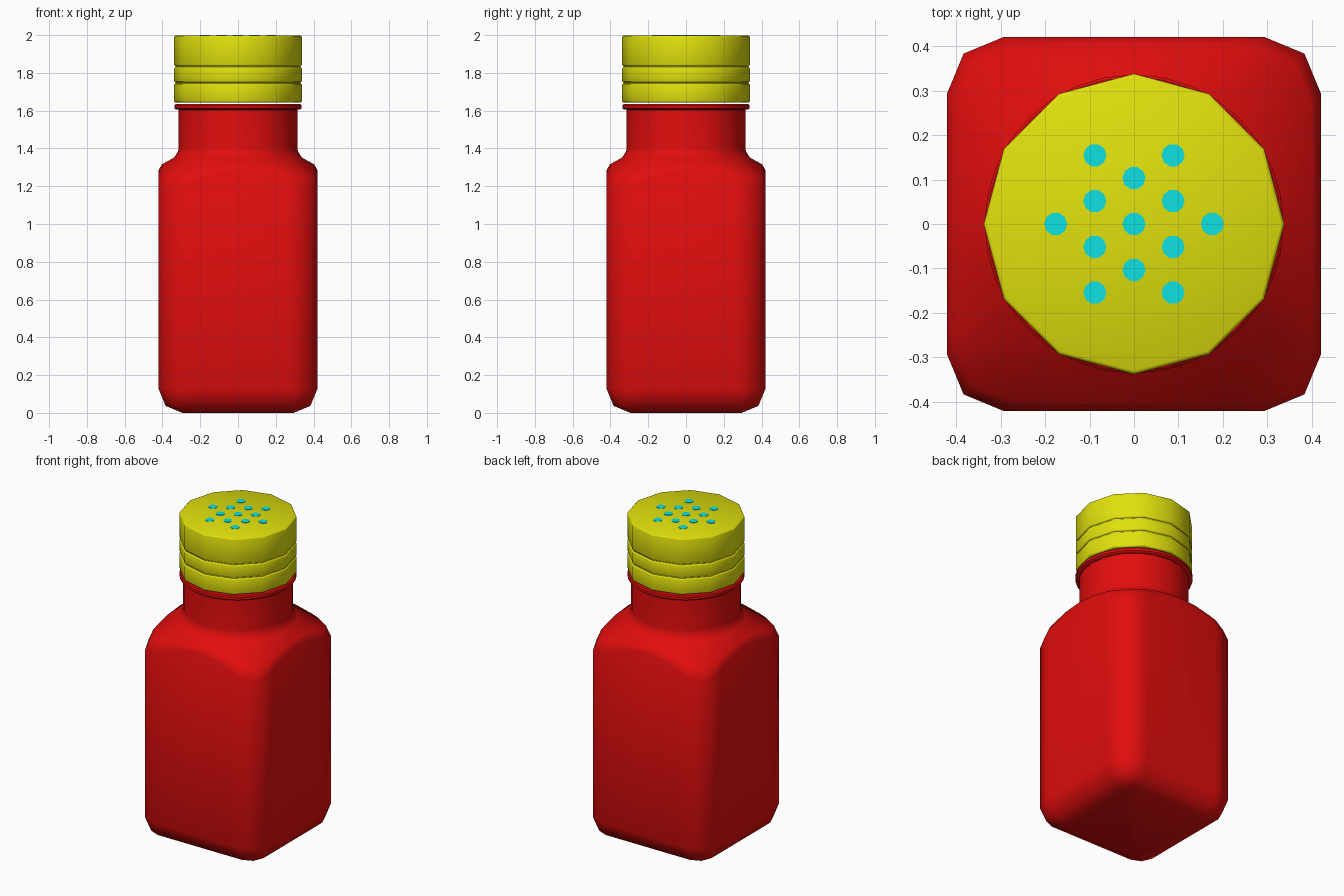
import bpy, bmesh, math

default = bpy.data.objects.get("Cube")
if default:
    bpy.data.objects.remove(default)


def material(name, colour):
    mat = bpy.data.materials.new(name)
    mat.use_nodes = True
    mat.diffuse_color = (*colour, 1)
    mat.node_tree.nodes["Principled BSDF"].inputs["Base Color"].default_value = (*colour, 1)
    return mat


RED = material("red", (0.76, 0.004, 0.004))
YELLOW = material("yellow", (0.75, 0.75, 0.004))
CYAN = material("cyan", (0.004, 0.75, 0.75))


def loft(name, rings, mat, smooth_angle):
    """Join closed rings of points from bottom to top and cap both ends."""
    bm = bmesh.new()
    loops = [[bm.verts.new(p) for p in ring] for ring in rings]
    n = len(loops[0])
    for low, high in zip(loops, loops[1:]):
        for i in range(n):
            j = (i + 1) % n
            bm.faces.new((low[i], low[j], high[j], high[i]))
    bm.faces.new(loops[0][::-1])
    bm.faces.new(loops[-1])
    bmesh.ops.remove_doubles(bm, verts=bm.verts, dist=0.0005)
    bmesh.ops.recalc_face_normals(bm, faces=bm.faces)
    mesh = bpy.data.meshes.new(name)
    bm.to_mesh(mesh)
    bm.free()
    mesh.materials.append(mat)
    obj = bpy.data.objects.new(name, mesh)
    bpy.context.collection.objects.link(obj)
    bpy.ops.object.select_all(action="DESELECT")
    obj.select_set(True)
    bpy.context.view_layer.objects.active = obj
    bpy.ops.object.shade_smooth_by_angle(angle=math.radians(smooth_angle))
    return obj


def circle(r, z, sides, centre=(0, 0)):
    steps = [math.tau * i / sides for i in range(sides)]
    return [(centre[0] + r * math.cos(a), centre[1] + r * math.sin(a), z) for a in steps]


# Bottle: rounded square section that turns into a round neck
HALF, ROUND = 0.42, 0.126
CORE = HALF - ROUND


def square(rho):
    """Rounded square of core size CORE, grown outward by rho."""
    points = []
    for k in range(4):
        c, s = math.cos(k * math.pi / 2), math.sin(k * math.pi / 2)
        side = [(CORE + rho, t * CORE) for t in (-1, -0.85, -0.45, 0, 0.45, 0.85, 1)]
        side.append((CORE + rho * math.sqrt(0.5),) * 2)
        points += [(x * c - y * s, x * s + y * c) for x, y in side]
    return points


outline = square(ROUND)


def round_ring(r, z):
    angles = [math.atan2(y, x) for x, y in outline]
    return [(r * math.cos(a), r * math.sin(a), z) for a in angles]


def shoulder_ring(pull, z, drop):
    """Outline drawn inward, dipping towards the four corners."""
    ring = []
    for x, y in outline:
        r = math.hypot(x, y)
        extra = r - HALF
        k = (r - pull - 0.12 * extra) / r if pull else 1
        ring.append((x * k, y * k, z - drop * extra))
    return ring


rings = []
for step in range(3):
    a = step * math.pi / 4
    z = ROUND * (1 - math.cos(a))
    rings.append([(x, y, z) for x, y in square(ROUND * math.sin(a))])
rings += [
    shoulder_ring(0, 1.285, 0.85),
    shoulder_ring(0.016, 1.315, 0.5),
    round_ring(0.338, 1.352),
    round_ring(0.317, 1.385),
    round_ring(0.314, 1.41),
    round_ring(0.314, 1.605),
]
loft("bottle_body", rings, RED, 50)

# Raised lip at the top of the neck
lip = [(0.31, 1.604), (0.33, 1.607), (0.336, 1.613), (0.336, 1.628), (0.33, 1.634)]
loft("neck_lip", [circle(r, z, 32) for r, z in lip], RED, 40)

# Twelve-sided cap made of three soft-edged bands with grooves between
CAP, SOFT = 0.338, 0.008
profile = []
for low, high in ((1.643, 1.744), (1.75, 1.83), (1.836, 1.998)):
    profile += [(CAP - SOFT, low), (CAP - 0.002, low + 0.003), (CAP, low + SOFT),
                (CAP, high - SOFT), (CAP - 0.002, high - 0.003), (CAP - SOFT, high)]
loft("cap", [circle(r, z, 12) for r, z in profile], YELLOW, 50)

# Shaker holes on the cap, as thin plates
DX, DY, HOLE = 0.088, 0.0515, 0.026
for col, rows in {-2: (0,), -1: (-3, -1, 1, 3), 0: (-2, 0, 2),
                  1: (-3, -1, 1, 3), 2: (0,)}.items():
    for row in rows:
        at = (col * DX, row * DY)
        loft("shaker_hole", [circle(HOLE, z, 10, at) for z in (1.996, 2.0)], CYAN, 30)
